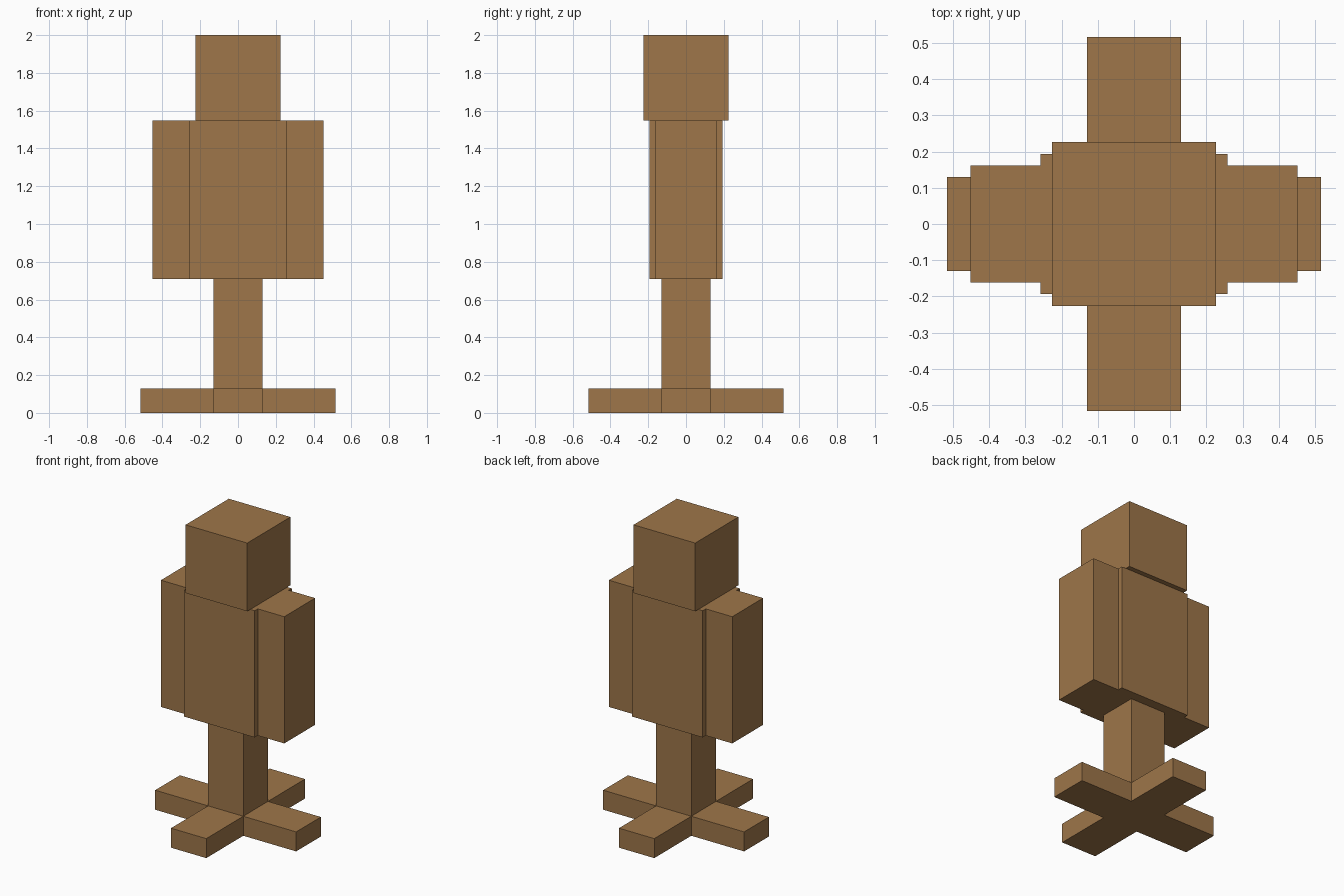
import bpy
import bmesh

cube = bpy.data.objects.get("Cube")
if cube:
    bpy.data.objects.remove(cube, do_unlink=True)

U = 2 / 31  # block unit: the whole figure is 31 units tall

wood = bpy.data.materials.new("wood_brown")
wood.use_nodes = True
colour = (0.342, 0.181, 0.067, 1)
wood.diffuse_color = colour
wood.node_tree.nodes["Principled BSDF"].inputs["Base Color"].default_value = colour


def prism(name, outline, z0, z1):
    """Extrude a flat outline (in block units) from z0 to z1."""
    bm = bmesh.new()
    base = bm.faces.new([bm.verts.new((x * U, y * U, z0 * U)) for x, y in outline])
    top = bmesh.ops.extrude_face_region(bm, geom=[base], use_keep_orig=True)["geom"]
    verts = [v for v in top if isinstance(v, bmesh.types.BMVert)]
    bmesh.ops.translate(bm, verts=verts, vec=(0, 0, (z1 - z0) * U))
    bmesh.ops.recalc_face_normals(bm, faces=bm.faces)
    mesh = bpy.data.meshes.new(name)
    bm.to_mesh(mesh)
    bm.free()
    mesh.materials.append(wood)
    obj = bpy.data.objects.new(name, mesh)
    bpy.context.collection.objects.link(obj)
    return obj


def box(name, x, width, depth, z0, z1):
    w, d = width / 2, depth / 2
    return prism(name, [(x - w, -d), (x + w, -d), (x + w, d), (x - w, d)], z0, z1)


# Cross-shaped foot
a, b = 2, 8
cross = [(-a, -b), (a, -b), (a, -a), (b, -a), (b, a), (a, a),
         (a, b), (-a, b), (-a, a), (-b, a), (-b, -a), (-a, -a)]
prism("cross_base", cross, 0, 2)

# Post, torso and head
box("post", 0, 4, 4, 2, 11)
box("torso", 0, 8, 6, 11, 24)
box("head", 0, 7, 7, 24, 31)

# Arms hanging flush with the torso
for side, x in (("left", 5.5), ("right", -5.5)):
    box(side + "_arm", x, 3, 5, 11, 24)
